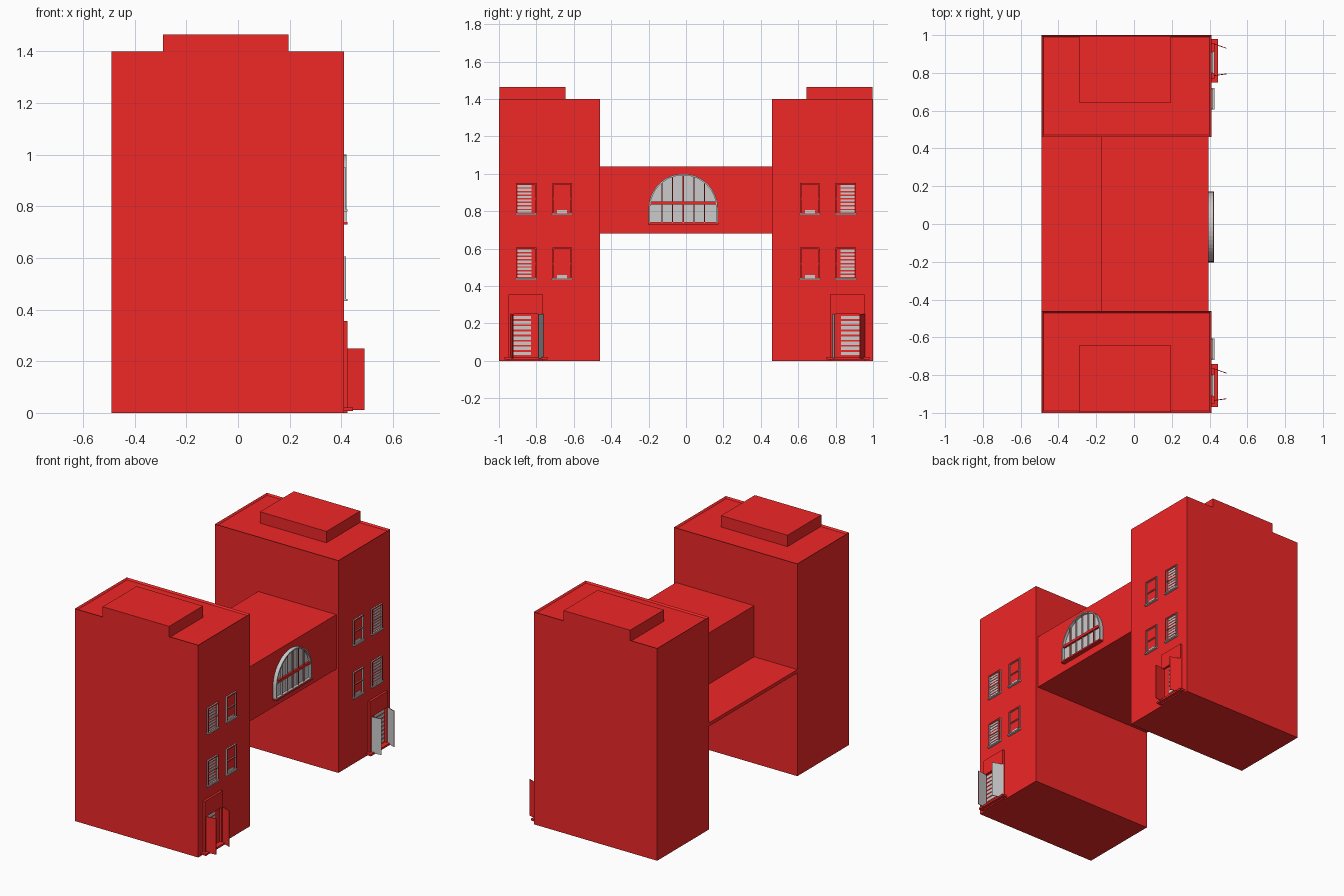
import bpy, bmesh, math
from mathutils import Vector

if "Cube" in bpy.data.objects:
    bpy.data.objects.remove(bpy.data.objects["Cube"])


def material(name, color):
    m = bpy.data.materials.new(name)
    m.diffuse_color = color
    m.use_nodes = True
    m.node_tree.nodes["Principled BSDF"].inputs["Base Color"].default_value = m.diffuse_color
    return m


RED = material("red_brick", (0.87, 0.02, 0.02, 1))
GREY = material("grey_trim", (0.7, 0.7, 0.7, 1))


def finish(name, bm, grey=None):
    """Make an object; faces whose normal passes the grey test get the trim colour."""
    bmesh.ops.recalc_face_normals(bm, faces=bm.faces[:])
    bm.normal_update()
    for f in bm.faces:
        f.material_index = 1 if grey and grey(f.normal) else 0
    me = bpy.data.meshes.new(name)
    bm.to_mesh(me)
    bm.free()
    me.materials.append(RED)
    me.materials.append(GREY)
    ob = bpy.data.objects.new(name, me)
    bpy.context.collection.objects.link(ob)
    return ob


def box_bm(x0, x1, y0, y1, z0, z1):
    bm = bmesh.new()
    bmesh.ops.create_cube(bm, size=1)
    c = Vector((x0 + x1, y0 + y1, z0 + z1)) / 2
    for v in bm.verts:
        v.co = Vector((v.co.x * abs(x1 - x0), v.co.y * abs(y1 - y0), v.co.z * abs(z1 - z0))) + c
    return bm


def box(name, x0, x1, y0, y1, z0, z1, grey=None):
    return finish(name, box_bm(x0, x1, y0, y1, z0, z1), grey)


def prism(name, pts, x0, x1, grey=None):
    """Solid outline in the y-z plane, extruded along x."""
    bm = bmesh.new()
    a = [bm.verts.new((x0, *p)) for p in pts]
    b = [bm.verts.new((x1, *p)) for p in pts]
    bm.faces.new(a)
    bm.faces.new(b)
    for i in range(len(pts)):
        j = (i + 1) % len(pts)
        bm.faces.new((a[i], a[j], b[j], b[i]))
    return finish(name, bm, grey)


def ring(name, outer, inner, x0, x1, grey=None):
    """Frame between two matching outlines, extruded along x."""
    bm = bmesh.new()
    loops = [[bm.verts.new((x, *p)) for p in pts]
             for pts, x in ((outer, x0), (outer, x1), (inner, x1), (inner, x0))]
    for k in range(4):
        a, b = loops[k], loops[(k + 1) % 4]
        for i in range(len(a)):
            j = (i + 1) % len(a)
            bm.faces.new((a[i], a[j], b[j], b[i]))
    return finish(name, bm, grey)


def rect(y0, y1, z0, z1):
    return [(y0, z0), (y1, z0), (y1, z1), (y0, z1)]


def arch(cy, r, z0, spring, n=24):
    top = [(cy + r * math.cos(math.pi * i / n), spring + r * math.sin(math.pi * i / n))
           for i in range(n + 1)]
    return [(cy - r, z0), (cy + r, z0)] + top


def always(n):
    return True


def sides(n):
    return n.x < 0.5


XW = 0.41  # tower facade plane

# Windows: frame, sill, middle rail, pane or blind slats
def window(y0, y1, z0, z1, slats, s):
    t = 0.008
    ring("window_frame", rect(y0, y1, z0, z1),
         rect(y0 + t, y1 - t, z0 + t, z1 - t), XW - 0.005, XW + 0.009, sides)
    box("window_sill", XW - 0.005, XW + 0.015, y0 - 0.004, y1 + 0.004, z0 - 0.002, z0 + 0.006, always)
    zm = (z0 + z1) / 2
    box("window_rail", XW - 0.005, XW + 0.006, y0 + t, y1 - t, zm - 0.004, zm + 0.004, sides)
    if slats:
        h = (z1 - z0 - 2 * t) / 8
        a, b = (y0 + t, y1 - 0.025) if s < 0 else (y0 + 0.025, y1 - t)
        for i in range(8):
            z = z0 + t + i * h
            box("window_slat", XW - 0.005, XW + 0.002, a, b, z + h * 0.2, z + h * 0.85, always)
    else:
        box("window_bottom_pane", XW - 0.005, XW + 0.002, y0 + 0.025, y1 - 0.025,
            z0 + t, z0 + 0.025, always)


# Door leaf: thin plate, red on the side facing away from the centre
def door_leaf(ya, yb, s):
    bm = box_bm(XW + 0.01, 0.49, -0.002, 0.002, 0.012, 0.25)
    for v in bm.verts:
        k = (v.co.x - XW - 0.01) / (0.08 - 0.01)
        v.co.y += ya + (yb - ya) * k
    finish("door_leaf", bm, lambda n: n.y * s < -0.5)


for s in (-1, 1):
    def span(a, b):
        return sorted((s * a, s * b))

    # Tower with a shallow recessed roof
    bm = box_bm(-0.49, XW, *span(0.46, 1.0), 0, 1.4)
    top = [f for f in bm.faces if f.calc_center_median().z > 1.39]
    bmesh.ops.inset_region(bm, faces=top, thickness=0.014)
    bmesh.ops.translate(bm, verts=list(top[0].verts), vec=(0, 0, -0.01))
    finish("tower", bm)

    # Rooftop block
    box("roof_block", -0.29, 0.195, *span(0.643, 0.996), 1.37, 1.465)

    for z0, z1 in ((0.435, 0.605), (0.782, 0.95)):
        window(*span(0.80, 0.91), z0, z1, True, s)
        window(*span(0.61, 0.715), z0, z1, False, s)

    # Doorway: the two entrances repeat by shifting rather than mirroring
    d = 0 if s < 0 else 1.72
    y0, y1 = -0.95 + d, -0.765 + d
    ring("door_surround", rect(y0, y1, 0.0, 0.355), rect(y0 + 0.012, y1 - 0.012, 0.012, 0.25),
         XW - 0.005, XW + 0.015)
    box("door_step", XW - 0.005, 0.445, y0 - 0.02, y1 + 0.025, 0.008, 0.02)
    a = y0 + (0.015 if s < 0 else 0.06)
    for i in range(8):
        z = 0.03 + i * 0.0275
        box("door_slat", XW - 0.005, XW + 0.003, a, a + 0.105, z, z + 0.018, always)
    door_leaf(-0.935 + d, -0.925 + d, s)
    door_leaf(-0.765 + d, -0.79 + d, s)

# Bridge between the towers and the low terrace slab behind it
box("bridge", -0.175, 0.395, -0.465, 0.465, 0.68, 1.04)
box("terrace_slab", -0.49, -0.17, -0.465, 0.465, 0.68, 0.703)

# Arched window on the bridge
CY, R, Z0, SP = -0.015, 0.185, 0.735, 0.815
ring("arch_frame", arch(CY, R, Z0, SP), arch(CY, R - 0.008, Z0 + 0.008, SP), 0.385, 0.42, always)
prism("arch_glass", arch(CY, R - 0.004, Z0 + 0.004, SP), 0.385, 0.403, always)
box("arch_rail", 0.39, 0.416, CY - R + 0.006, CY + R - 0.006, 0.835, 0.852)
for k in range(-2, 3):
    y = CY + k * 0.057
    h = math.sqrt((R - 0.006) ** 2 - (y - CY) ** 2)
    box("arch_mullion", 0.39, 0.412, y - 0.003, y + 0.003, Z0 + 0.004, SP + h, lambda n: abs(n.y) > 0.5)
box("arch_sill", 0.39, 0.424, CY - R - 0.003, CY + R + 0.003, Z0 - 0.006, Z0 + 0.004)
